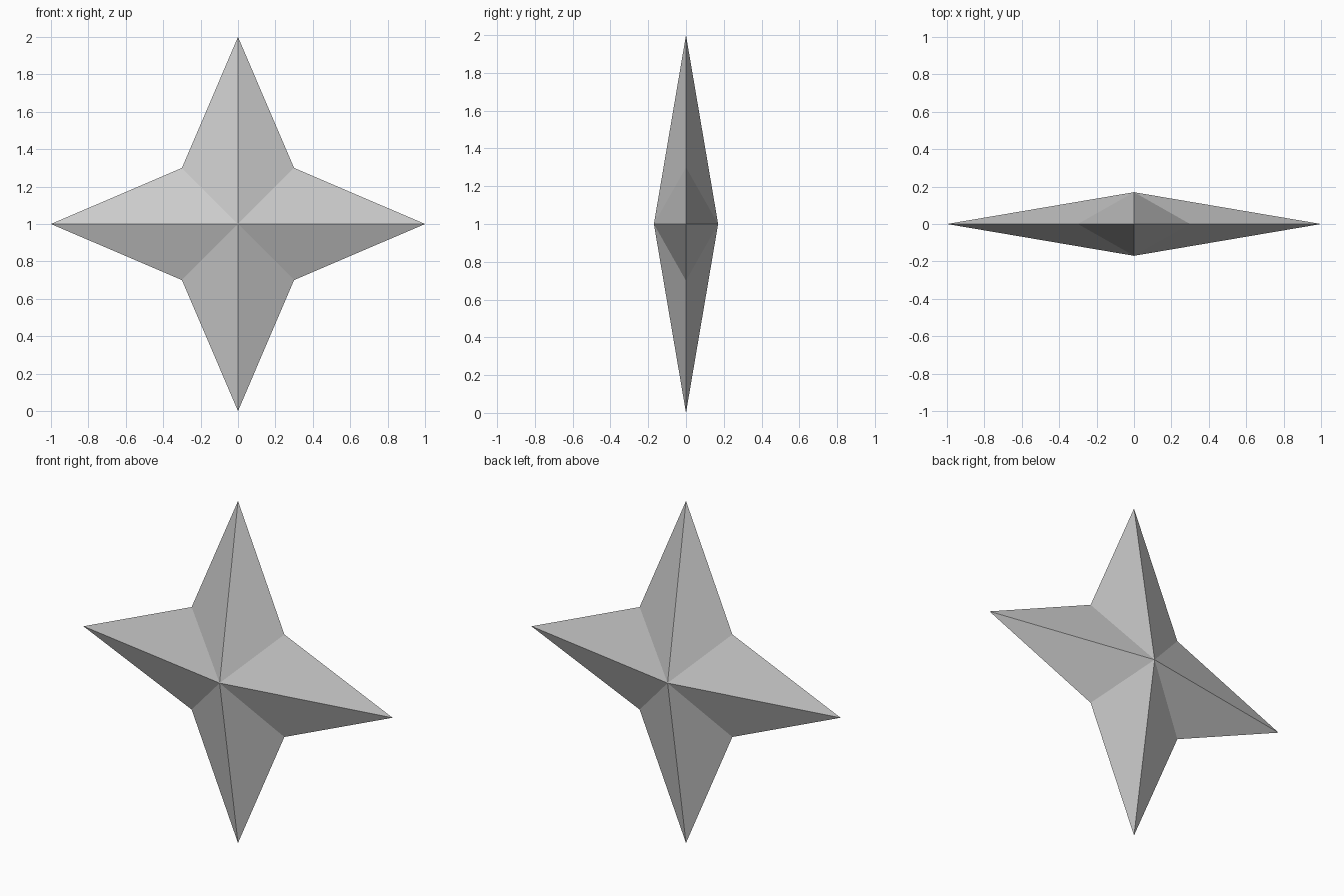
import bpy, bmesh, math

if "Cube" in bpy.data.objects:
    bpy.data.objects.remove(bpy.data.objects["Cube"])

TIP, NOTCH, DEPTH = 1.0, 0.424, 0.17   # point radius, inner corner radius, half thickness

mat = bpy.data.materials.new("light grey")
mat.diffuse_color = (0.6, 0.6, 0.6, 1)
mat.use_nodes = True
mat.node_tree.nodes["Principled BSDF"].inputs["Base Color"].default_value = mat.diffuse_color

bm = bmesh.new()

# Outline: four long points alternating with four inner corners
rim = []
for i in range(8):
    r = TIP if i % 2 == 0 else NOTCH
    a = math.radians(45 * i)
    rim.append(bm.verts.new((r * math.cos(a), 0, 1 + r * math.sin(a))))

# Front and back peaks, fanned to the outline
front = bm.verts.new((0, -DEPTH, 1))
back = bm.verts.new((0, DEPTH, 1))
for i in range(8):
    a, b = rim[i], rim[(i + 1) % 8]
    bm.faces.new((a, b, front))
    bm.faces.new((b, a, back))
bmesh.ops.recalc_face_normals(bm, faces=bm.faces)

mesh = bpy.data.meshes.new("four_point_star")
bm.to_mesh(mesh)
bm.free()
mesh.materials.append(mat)
star = bpy.data.objects.new("four_point_star", mesh)
bpy.context.collection.objects.link(star)
